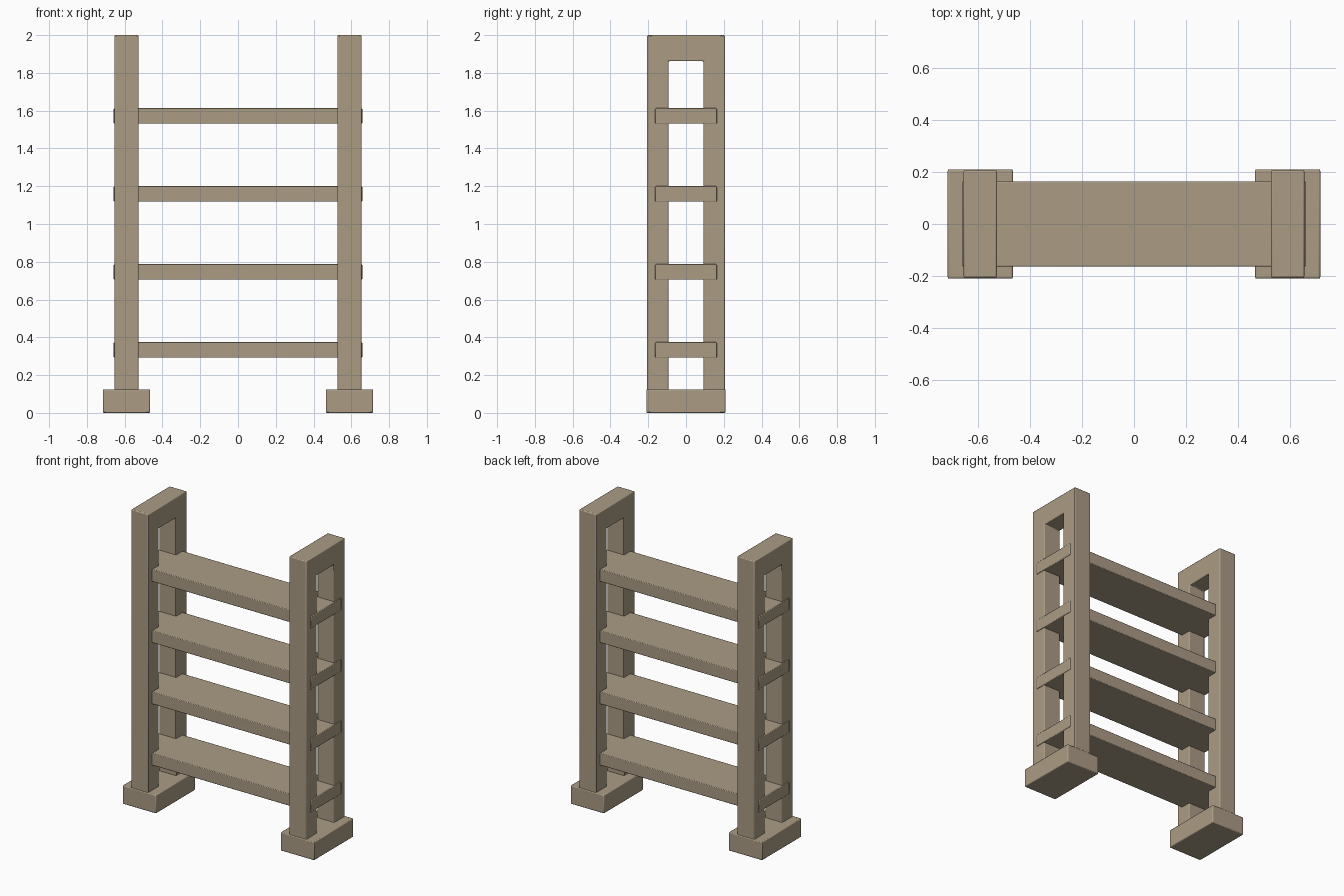
import bpy, bmesh
from mathutils import Vector

cube = bpy.data.objects.get("Cube")
if cube:
    bpy.data.objects.remove(cube, do_unlink=True)

# Single wood colour
wood = bpy.data.materials.new("tan_wood")
wood.use_nodes = True
WOOD = (0.41, 0.335, 0.235, 1)
wood.diffuse_color = WOOD
bsdf = next(n for n in wood.node_tree.nodes if n.type == "BSDF_PRINCIPLED")
bsdf.inputs["Base Color"].default_value = WOOD


def extrude_profile(name, profile, x0, x1, bevel):
    """Extrude a (y, z) outline along x, with softened edges."""
    bm = bmesh.new()
    face = bm.faces.new([bm.verts.new((x0, y, z)) for y, z in profile])
    grown = bmesh.ops.extrude_face_region(bm, geom=[face])["geom"]
    verts = [v for v in grown if isinstance(v, bmesh.types.BMVert)]
    bmesh.ops.translate(bm, verts=verts, vec=Vector((x1 - x0, 0, 0)))
    bmesh.ops.recalc_face_normals(bm, faces=bm.faces)
    mesh = bpy.data.meshes.new(name)
    bm.to_mesh(mesh)
    bm.free()
    mesh.materials.append(wood)
    obj = bpy.data.objects.new(name, mesh)
    bpy.context.collection.objects.link(obj)
    mod = obj.modifiers.new("soft_edges", "BEVEL")
    mod.width = bevel
    mod.segments = 2
    mod.limit_method = "ANGLE"
    return obj


def box(name, x0, x1, depth, z0, z1, bevel):
    d = depth / 2
    return extrude_profile(name, [(-d, z0), (d, z0), (d, z1), (-d, z1)], x0, x1, bevel)


# Upright frames: two posts joined by a top beam, each on a foot block
outer, inner, base, beam, top = 0.206, 0.092, 0.06, 1.862, 2.0
arch = [(-outer, base), (-inner, base), (-inner, beam), (inner, beam),
        (inner, base), (outer, base), (outer, top), (-outer, top)]
for side, cx in (("left", 0.59), ("right", -0.59)):
    extrude_profile(side + "_upright_frame", arch, cx - 0.064, cx + 0.064, 0.006)
    box(side + "_foot", cx - 0.125, cx + 0.125, 0.42, 0, 0.125, 0.006)

# Evenly spaced shelves passing through both frames
for i in range(4):
    z = 0.333 + i * 0.413
    box(f"shelf_{i + 1}", -0.658, 0.658, 0.326, z - 0.041, z + 0.041, 0.004)

# Smooth the rounded edges only
for obj in bpy.context.collection.objects:
    if obj.type == "MESH" and obj.data.materials and obj.data.materials[0] == wood:
        bpy.ops.object.select_all(action="DESELECT")
        bpy.context.view_layer.objects.active = obj
        obj.select_set(True)
        bpy.ops.object.shade_smooth_by_angle()
